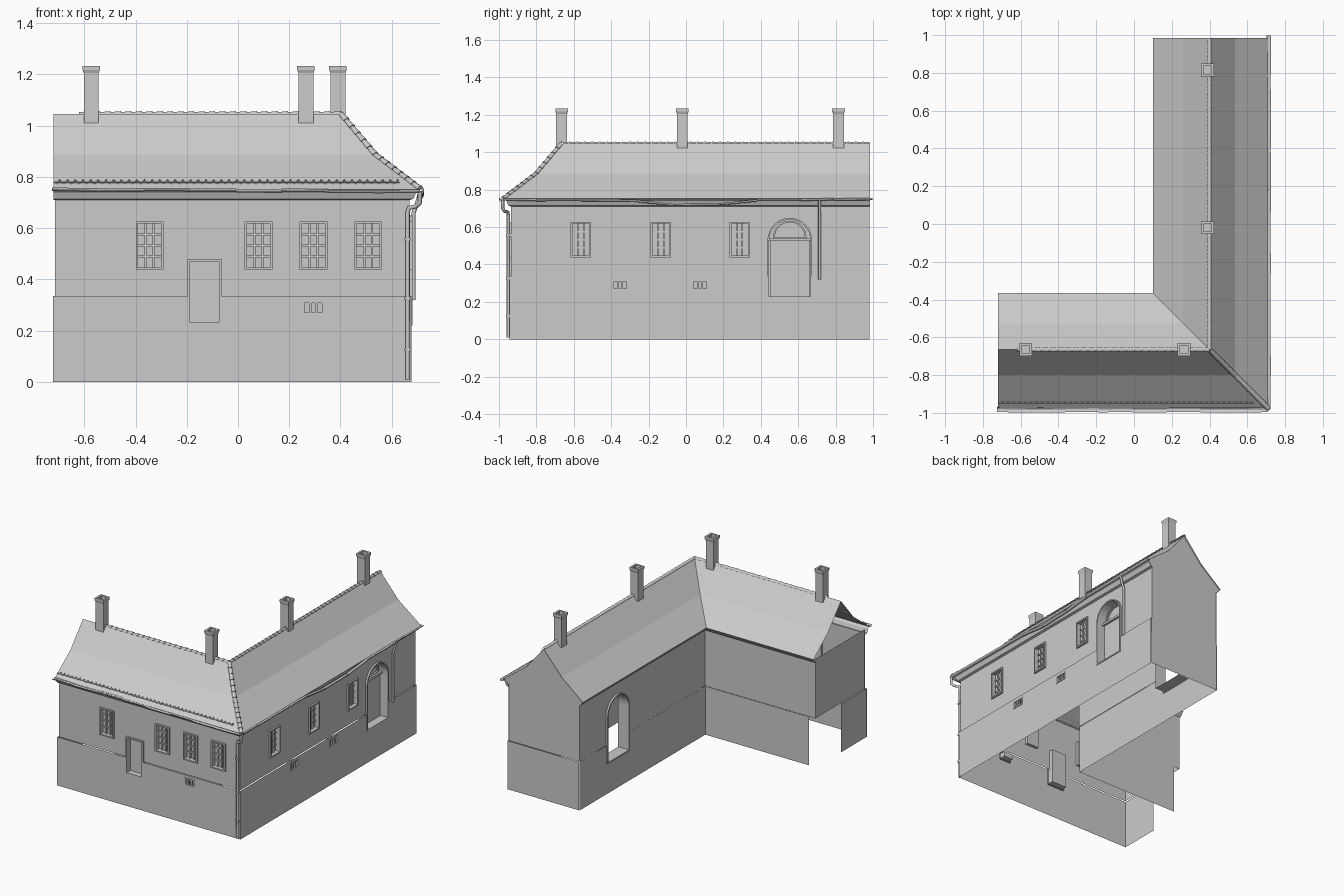
import bpy, bmesh, math, random
from mathutils import Vector

if "Cube" in bpy.data.objects:
    bpy.data.objects.remove(bpy.data.objects["Cube"])
random.seed(3)

RX, RY, W, N = 0.40, -0.665, -0.715, 0.98   # ridge corner, west end, north end


def make(name, verts, faces):
    me = bpy.data.meshes.new(name)
    me.from_pydata([tuple(v) for v in verts], [], faces)
    bm = bmesh.new()
    bm.from_mesh(me)
    bmesh.ops.remove_doubles(bm, verts=bm.verts, dist=1e-5)
    bmesh.ops.recalc_face_normals(bm, faces=bm.faces)
    bm.to_mesh(me)
    bm.free()
    ob = bpy.data.objects.new(name, me)
    bpy.context.collection.objects.link(ob)
    return ob


# L-shaped sweep: d is the signed distance from the ridge line
def sweep(name, profile, w=W, n=N):
    v, f = [], []
    for d, z in profile:
        v += [(w, RY - d, z), (RX + d, RY - d, z), (RX + d, n, z)]
    for i in range(len(profile) - 1):
        for k in (0, 1):
            f.append((3*i + k, 3*i + k + 1, 3*i + k + 4, 3*i + k + 3))
    return make(name, v, f)


# Wall-plane coordinates: u along wall, v outwards, z up; F = (axis, base, sign)
def P(F, u, v, z):
    axis, base, s = F
    return (u, base + s*v, z) if axis == 'x' else (base + s*v, u, z)


def outline(h, grow=0.0):
    u0, u1, z0, z1 = h['r']
    u0, u1, z0, z1 = u0 - grow, u1 + grow, z0 - grow, z1 + grow
    if not h.get('arch'):
        return [(u0, z0), (u1, z0), (u1, z1), (u0, z1)]
    r, c = (u1 - u0)/2, (u0 + u1)/2
    return [(u0, z0), (u1, z0)] + [(c + r*math.cos(math.pi*i/16), z1 - r + r*math.sin(math.pi*i/16))
                                   for i in range(17)]


def wall(name, F, a, b, z0, z1, v, holes=()):
    hs = [h['r'] for h in holes]
    us = sorted({a, b} | {u for h in hs for u in h[:2]})
    zs = sorted({z0, z1} | {z for h in hs for z in h[2:] if z0 < z < z1})
    vs, fs = [], []

    def poly(pts):
        fs.append(tuple(range(len(vs), len(vs) + len(pts))))
        vs.extend(P(F, u, v, z) for u, z in pts)
    for p, q in zip(us, us[1:]):
        for lo, hi in zip(zs, zs[1:]):
            cu, cz = (p + q)/2, (lo + hi)/2
            if not any(h[0] < cu < h[1] and h[2] < cz < h[3] for h in hs):
                poly([(p, lo), (q, lo), (q, hi), (p, hi)])
    for h in holes:   # spandrels beside arches
        if h.get('arch') and h['r'][3] < z1:
            o, (u0, u1, _, t) = outline(h)[2:], h['r']
            poly([(u1, t)] + o[:9])
            poly([(u0, t)] + o[8:])
    return make(name, vs, fs)


# Recess: reveal faces, back panel and a raised surround
def recess(name, F, h):
    o, g = outline(h), outline(h, 0.009)
    n, d, out = len(o), h['d'], 0.012
    v = [P(F, u, out, z) for u, z in o] + [P(F, u, -d, z) for u, z in o]
    v += [P(F, u, out, z) for u, z in g] + [P(F, u, 0, z) for u, z in g]
    f = []
    for i in range(n):
        j = (i + 1) % n
        f += [(i, j, n + j, n + i), (i, j, 2*n + j, 2*n + i), (2*n + i, 2*n + j, 3*n + j, 3*n + i)]
    if not h.get('open'):
        f.append(tuple(range(n, 2*n)))
    return make(name, v, f)


def boxes(name, F, items):
    v, f = [], []
    for u0, u1, v0, v1, z0, z1 in items:
        k = len(v)
        v += [P(F, u, w, z) for z in (z0, z1) for u, w in ((u0, v0), (u1, v0), (u1, v1), (u0, v1))]
        f += [tuple(k + i for i in q) for q in ((0, 1, 2, 3), (4, 5, 6, 7), (0, 1, 5, 4),
                                                (1, 2, 6, 5), (2, 3, 7, 6), (3, 0, 4, 7))]
    return make(name, v, f)


def bars(name, F, r, cols, rows, d, t=0.004):
    u0, u1, z0, z1 = r
    it = [(u - t, u + t, -d, -d + 0.01, z0, z1) for u in (u0 + (u1 - u0)*i/cols for i in range(1, cols))]
    it += [(u0, u1, -d, -d + 0.008, z - t, z + t) for z in (z0 + (z1 - z0)*i/rows for i in range(1, rows))]
    return boxes(name, F, it)


# Overlapping half-round pieces along a path (ridge tiles, gutters)
def half_rounds(name, pts, step, r0, r1, flip=1, jitter=0.0):
    v, f = [], []
    for a, b in zip(pts, pts[1:]):
        a, b = Vector(a), Vector(b)
        n = max(1, round((b - a).length/step))
        t = (b - a).normalized()
        s = t.cross(Vector((0, 0, 1))).normalized()
        up = s.cross(t)*flip
        for i in range(n):
            k = len(v)
            for q, r in ((i/n, r0), ((i + 1)/n, r1)):
                c = a.lerp(b, q) + (s + up)*random.uniform(-jitter, jitter)
                v += [c + s*r*math.cos(math.pi*m/6) + up*r*math.sin(math.pi*m/6) for m in range(7)]
            f += [(k + m, k + m + 1, k + m + 8, k + m + 7) for m in range(6)]
            f.append(tuple(range(k + 7, k + 14)))
            if flip < 0:
                f.pop()
    return make(name, v, f)


def pipe(name, pts, r):
    cu = bpy.data.curves.new(name, 'CURVE')
    cu.dimensions, cu.bevel_depth, cu.bevel_resolution = '3D', r, 2
    sp = cu.splines.new('POLY')
    sp.points.add(len(pts) - 1)
    for p, c in zip(sp.points, pts):
        p.co = (*c, 1)
    ob = bpy.data.objects.new(name, cu)
    bpy.context.collection.objects.link(ob)


# Roof with kinked slopes, and the cornice below the eaves
half = [(0.31, 0.752), (0.135, 0.885), (0, 1.045)]
sweep("roof", half + [(-0.14, 0.885), (-0.30, 0.755)], -0.72, 0.985)
sweep("outer_cornice", [(0.27, 0.71), (0.285, 0.715), (0.295, 0.74), (0.31, 0.752)], -0.72, 0.985)
sweep("inner_cornice", [(-0.27, 0.72), (-0.285, 0.735), (-0.30, 0.755)], -0.72, 0.985)

# Walls with openings
FRONT, RIGHT = ('x', RY - 0.27, -1), ('y', RX + 0.27, 1)
NORTH, WEST = ('x', N - 0.005, 1), ('y', W + 0.003, -1)
IN_N, IN_W = ('x', RY + 0.27, 1), ('y', RX - 0.27, -1)
win = lambda c: dict(r=(c - 0.045, c + 0.045, 0.447, 0.618), d=0.02)
vent = lambda c: dict(r=(c - 0.034, c + 0.034, 0.272, 0.308), d=0.03)
door = dict(r=(-0.188, -0.074, 0.232, 0.47), d=0.03)
arch = dict(r=(0.445, 0.665, 0.23, 0.64), d=0.06, arch=True)
gate = dict(r=(0.455, 0.68, 0.22, 0.64), d=0.07, arch=True, open=True)
front_w = [win(c) for c in (-0.345, 0.08, 0.295, 0.508)]
right_w = [win(c) for c in (-0.563, -0.135, 0.287)]
front_v, right_v = [vent(0.294)], [vent(-0.352), vent(0.075)]
S, T = 0.335, 0.72
lo, hi, o = RX - 0.27, RX + 0.27, 0.008
wall("front_wall", FRONT, W, hi, S, T, 0, front_w + [door])
wall("front_plinth", FRONT, W - o, hi + o, 0, S, o, front_v + [door])
wall("right_wall", RIGHT, RY - 0.27, N, S, T, 0, right_w + [arch])
wall("right_plinth", RIGHT, RY - 0.27 - o, N, 0, S, o, right_v + [arch])
wall("inner_west_wall", IN_W, RY + 0.27, N, S, T, 0, [gate])
wall("inner_west_plinth", IN_W, RY + 0.27, N, 0, S, 0.003, [gate])
wall("inner_north_wall", IN_N, W, lo, S, T, 0)
wall("inner_north_plinth", IN_N, -0.665, lo, 0, S, 0.003)
wall("north_plinth", NORTH, lo, hi + o, 0, S, 0.006)
wall("west_wall", WEST, RY - 0.27, RY + 0.27, S, 0.745, 0)
wall("west_plinth", WEST, RY - 0.27 - o, RY, 0, S, o)

# Closed north gable
g = [(lo, S), (hi, S), (hi, T)] + [(RX + d, z) for d, z in half] + [(RX - 0.14, 0.885), (RX - 0.3, 0.755), (lo, T)]
make("north_gable", [P(NORTH, u, 0, z) for u, z in g], [tuple(range(len(g)))])

# Windows, vents and doors
for F, ws, vents in ((FRONT, front_w, front_v), (RIGHT, right_w, right_v)):
    for h in ws:
        recess("window", F, h)
        bars("window_bars", F, h['r'], 3, 4, 0.02)
    for h in vents:
        recess("cellar_vent", F, h)
        bars("vent_bars", F, h['r'], 3, 1, 0.0, 0.005)
recess("front_door", FRONT, door)
recess("arched_door", RIGHT, arch)
recess("courtyard_arch", IN_W, gate)
boxes("door_transom", RIGHT, [(0.445, 0.665, -0.06, -0.03, 0.525, 0.54), (0.45, 0.66, -0.06, -0.045, 0.23, 0.525)])
recess("fanlight_frame", RIGHT, dict(r=(0.475, 0.635, 0.545, 0.625), d=-0.0, arch=True)).location.x = -0.055

# Chimneys: hollow shaft with a flared cap
for x, y in ((-0.573, RY), (0.265, RY), (0.39, -0.02), (0.39, 0.815)):
    prof = [(0.029, 1.01), (0.029, 1.205), (0.034, 1.218), (0.034, 1.233), (0.021, 1.233), (0.021, 1.19)]
    v = [(x + r*a, y + r*b, z) for r, z in prof for a, b in ((-1, -1), (1, -1), (1, 1), (-1, 1))]
    f = [(4*i + k, 4*i + (k + 1) % 4, 4*i + 4 + (k + 1) % 4, 4*i + 4 + k)
         for i in range(len(prof) - 1) for k in range(4)]
    make("chimney", v, f + [(20, 21, 22, 23)])

# Ridge and hip tiles
half_rounds("front_ridge_tiles", [(-0.62, RY, 1.043), (RX, RY, 1.043)], 0.04, 0.010, 0.014)
half_rounds("right_ridge_tiles", [(RX, 0.985, 1.043), (RX, RY, 1.043)], 0.04, 0.010, 0.014)
half_rounds("hip_tiles", [(RX + d, RY - d, z) for d, z in half[::-1]], 0.04, 0.011, 0.015)

# Zigzag snow guard above the front eave
pipe("snow_guard", [(-0.71 + 0.015*i, -0.945, 0.772 + 0.018*(i % 2)) for i in range(90)], 0.0025)
pipe("snow_guard_rail", [(-0.72, -0.947, 0.78), (0.63, -0.947, 0.78)], 0.003)

# Gutters (the right one sags) and downpipes
half_rounds("front_gutter", [(-0.725, -0.984, 0.758), (0.71, -0.984, 0.75)], 0.18, 0.013, 0.013, -1, 0.003)
sag = [(-0.98, 0.752), (-0.27, 0.748), (-0.06, 0.722), (0.18, 0.73), (0.38, 0.75), (0.998, 0.757)]
half_rounds("right_gutter", [(0.712, y, z) for y, z in sag], 0.2, 0.012, 0.012, -1, 0.002)
pipe("corner_downpipe", [(0.71, -0.98, 0.745), (0.71, -0.98, 0.70), (0.695, -0.97, 0.685), (0.668, -0.952, 0.68),
                         (0.662, -0.95, 0.66), (0.662, -0.95, 0.01)], 0.009)
pipe("side_downpipe", [(0.712, 0.715, 0.745), (0.70, 0.715, 0.70), (0.685, 0.715, 0.66), (0.685, 0.715, 0.32)], 0.008)
boxes("pipe_brackets", FRONT, [(0.65, 0.674, 0, 0.027, z, z + 0.012) for z in (0.12, 0.32, 0.55)])
